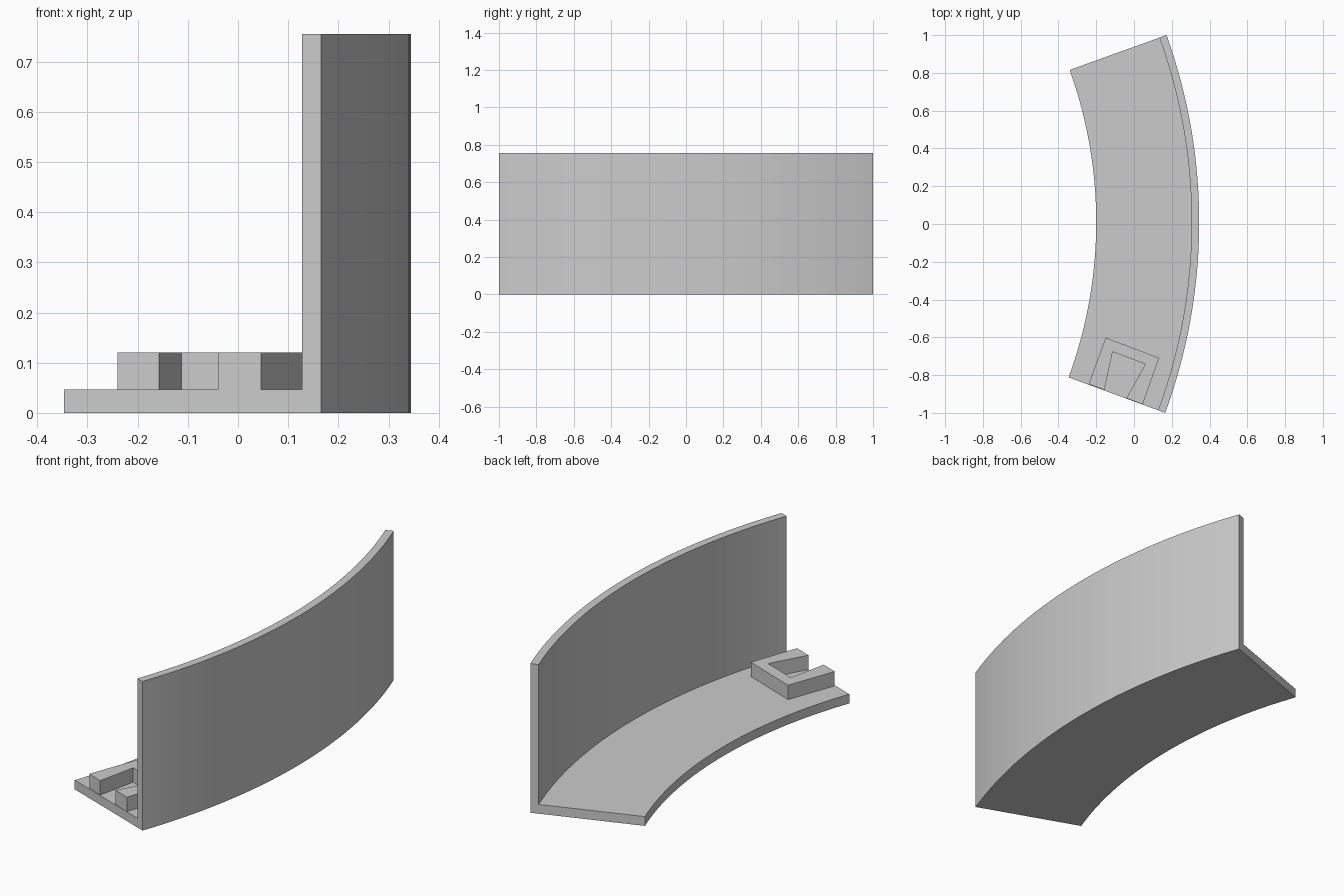
import bpy
import bmesh
from math import radians, sin, cos
from mathutils import Vector

if "Cube" in bpy.data.objects:
    bpy.data.objects.remove(bpy.data.objects["Cube"])

# Arc layout
CENTRE = Vector((-2.579, 0.0096, 0))
R_INNER, R_WALL, R_OUTER = 2.379, 2.884, 2.924
START, END, STEPS = radians(-20.2), radians(19.8), 40
FLOOR, BLOCK_TOP, WALL_TOP = 0.047, 0.12, 0.755

grey = bpy.data.materials.new("plain grey")
grey.use_nodes = True
grey.diffuse_color = (0.6, 0.6, 0.6, 1)
grey.node_tree.nodes["Principled BSDF"].inputs["Base Color"].default_value = grey.diffuse_color


def finish(name, bm):
    bmesh.ops.recalc_face_normals(bm, faces=bm.faces)
    mesh = bpy.data.meshes.new(name)
    bm.to_mesh(mesh)
    bm.free()
    mesh.materials.append(grey)
    obj = bpy.data.objects.new(name, mesh)
    bpy.context.collection.objects.link(obj)
    return obj


def sweep(name, profile):
    """Sweep a closed (radius, height) profile along the arc and cap its ends."""
    bm = bmesh.new()
    rings = []
    for i in range(STEPS + 1):
        a = START + (END - START) * i / STEPS
        rings.append([bm.verts.new(CENTRE + Vector((r * cos(a), r * sin(a), z)))
                      for r, z in profile])
    n = len(profile)
    for a, b in zip(rings, rings[1:]):
        for j in range(n):
            k = (j + 1) % n
            bm.faces.new((a[j], a[k], b[k], b[j]))
    bm.faces.new(rings[0])
    bm.faces.new(rings[-1])
    return finish(name, bm)


def extrude_outline(name, outline, z0, z1):
    """Raise a flat outline from z0 to z1."""
    bm = bmesh.new()
    face = bm.faces.new([bm.verts.new((x, y, z0)) for x, y in outline])
    top = bmesh.ops.extrude_face_region(bm, geom=[face], use_keep_orig=True)["geom"]
    bmesh.ops.translate(bm, vec=(0, 0, z1 - z0),
                        verts=[v for v in top if isinstance(v, bmesh.types.BMVert)])
    return finish(name, bm)


# Curved floor and tall back wall as one L-shaped section
section = [(R_INNER, 0), (R_OUTER, 0), (R_OUTER, WALL_TOP),
           (R_WALL, WALL_TOP), (R_WALL, FLOOR), (R_INNER, FLOOR)]
sweep("curved_floor_and_wall", section)

# U-shaped block at the front end, its slot open to the end face
u_outline = [(-0.24, -0.847), (-0.15, -0.602), (0.133, -0.709), (0.046, -0.955),
             (-0.04, -0.922), (0.06, -0.742), (-0.113, -0.677), (-0.157, -0.878)]
extrude_outline("u_shaped_block", u_outline, FLOOR, BLOCK_TOP)
